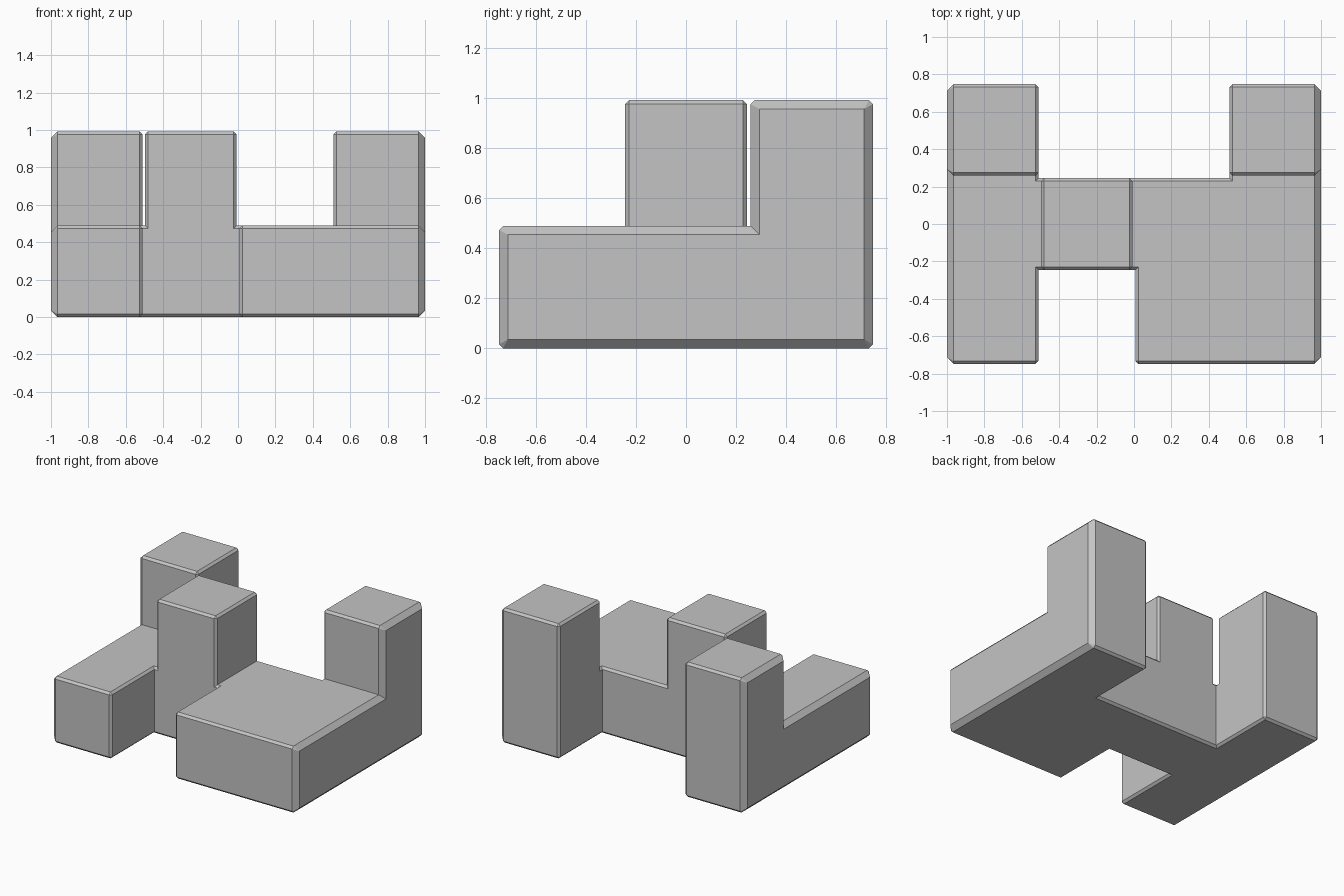
import bpy
import bmesh
from itertools import product

if "Cube" in bpy.data.objects:
    bpy.data.objects.remove(bpy.data.objects["Cube"], do_unlink=True)

CELL = 0.5035       # cell pitch
GAP = 0.007         # clearance taken off every side
WIDE = 0.035        # chamfer on the two long ends
FINE = 0.016        # chamfer on all other edges

grey = bpy.data.materials.new("plain grey")
grey.use_nodes = True
colour = (0.55, 0.55, 0.55, 1)
grey.diffuse_color = colour
grey.node_tree.nodes["Principled BSDF"].inputs["Base Color"].default_value = colour


def chamfered_block(name, xs, ys, zs):
    """Block spanning whole cells, as the hull of three points per corner."""
    def span(cells, shift):
        return ((cells[0] - shift) * CELL + GAP, (cells[1] - shift) * CELL - GAP)

    sx, sy, sz = span(xs, 2), span(ys, 1.5), span(zs, 0)
    bm = bmesh.new()
    for i, j, k in product((0, 1), repeat=3):
        x, y, z = sx[i], sy[j], sz[k] - GAP
        dx, dy, dz = (1 - 2 * n for n in (i, j, k))
        end = WIDE if xs[i] in (0, 4) else FINE
        bm.verts.new((x, y + dy * end, z + dz * end))
        bm.verts.new((x + dx * end, y, z + dz * FINE))
        bm.verts.new((x + dx * end, y + dy * FINE, z))
    bmesh.ops.convex_hull(bm, input=bm.verts[:])
    bmesh.ops.dissolve_limit(bm, angle_limit=0.01, verts=bm.verts[:], edges=bm.edges[:])
    bmesh.ops.recalc_face_normals(bm, faces=bm.faces[:])
    mesh = bpy.data.meshes.new(name)
    bm.to_mesh(mesh)
    bm.free()
    mesh.materials.append(grey)
    obj = bpy.data.objects.new(name, mesh)
    bpy.context.collection.objects.link(obj)
    return obj


# Crossbar, then the arms and towers that merge into it
piece = chamfered_block("puzzle_piece", (0, 4), (1, 2), (0, 1))
blocks = [
    ("right_arm", (0, 1), (0, 3), (0, 1)),
    ("wide_front_arm", (2, 4), (0, 2), (0, 1)),
    ("left_arm", (3, 4), (0, 3), (0, 1)),
    ("middle_tower", (1, 2), (1, 2), (0, 2)),
    ("right_back_tower", (0, 1), (2, 3), (0, 2)),
    ("left_back_tower", (3, 4), (2, 3), (0, 2)),
]

bpy.context.view_layer.objects.active = piece
for block in blocks:
    other = chamfered_block(*block)
    union = piece.modifiers.new("join " + block[0], "BOOLEAN")
    union.operation = "UNION"
    union.solver = "EXACT"
    union.object = other
    bpy.ops.object.modifier_apply(modifier=union.name)
    bpy.data.objects.remove(other, do_unlink=True)
